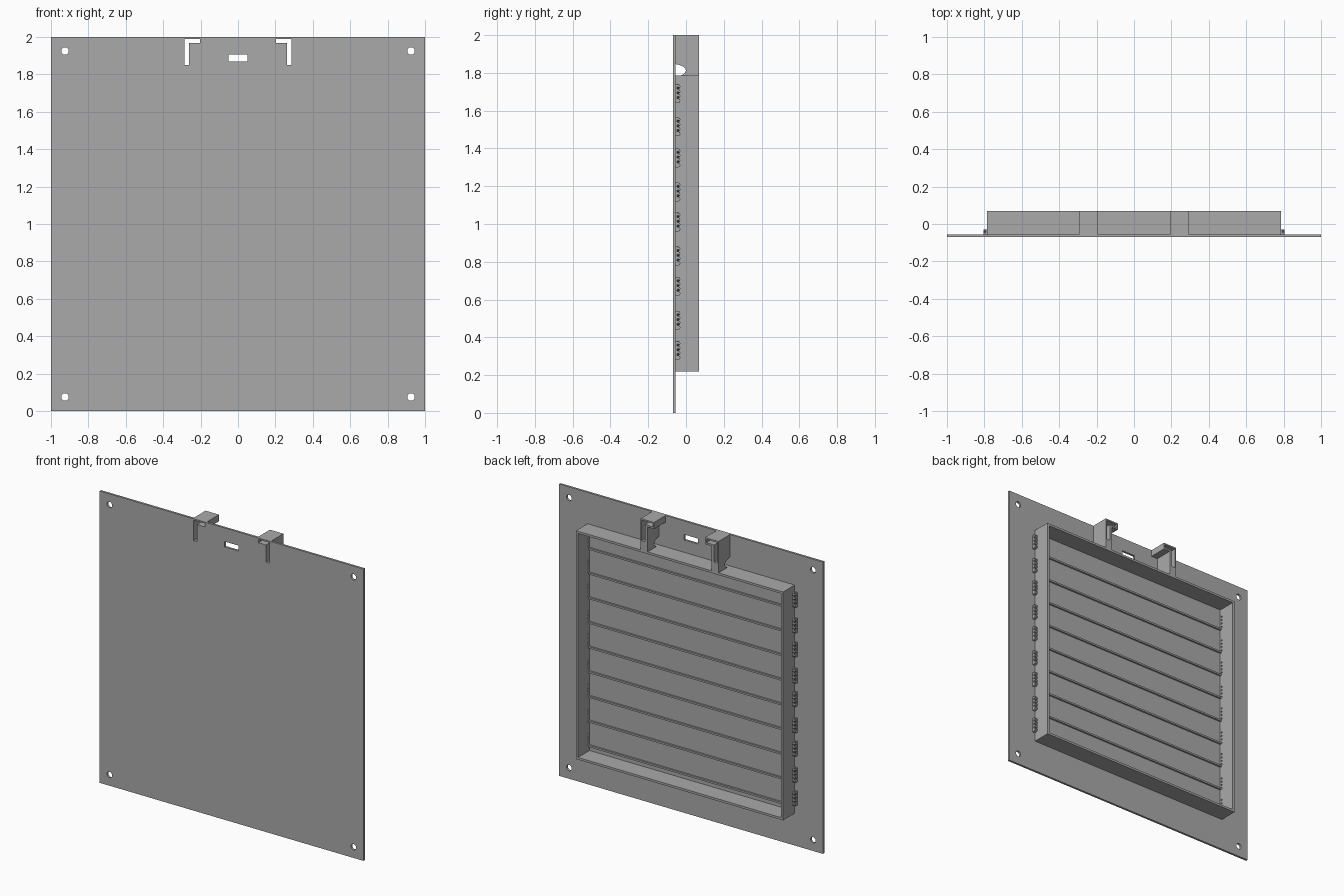
import bpy, bmesh, math

if "Cube" in bpy.data.objects:
    bpy.data.objects.remove(bpy.data.objects["Cube"])

grey = bpy.data.materials.new("light_grey_plastic")
grey.diffuse_color = (0.4, 0.4, 0.4, 1)
grey.use_nodes = True
grey.node_tree.nodes["Principled BSDF"].inputs["Base Color"].default_value = grey.diffuse_color


def prism(bm, pts, axis, lo, hi, shear=0.0):
    """Extrude a 2D outline: (x, z) along y, or (y, z) along x. Shear lifts the hi end in z."""
    def at(p, d, dz):
        return (p[0], d, p[1] + dz) if axis == "y" else (d, p[0], p[1] + dz)
    a = [bm.verts.new(at(p, lo, -shear)) for p in pts]
    b = [bm.verts.new(at(p, hi, shear)) for p in pts]
    bm.faces.new(a)
    bm.faces.new(b[::-1])
    for i in range(len(pts)):
        j = (i + 1) % len(pts)
        bm.faces.new((a[j], a[i], b[i], b[j]))


def rect(x0, x1, z0, z1):
    return [(x0, z0), (x1, z0), (x1, z1), (x0, z1)]


def circle(cx, cz, r, n):
    return [(cx + r * math.cos(2 * math.pi * i / n), cz + r * math.sin(2 * math.pi * i / n))
            for i in range(n)]


def ell(s, x_in, x_leg, x_out, z_low, z_flange, z_top):
    """L outline with a top flange pointing to the middle; s is the side."""
    pts = [(x_in, z_top), (x_in, z_flange), (x_leg, z_flange), (x_leg, z_low),
           (x_out, z_low), (x_out, z_top)]
    return [(s * x, z) for x, z in pts]


def make(name, pieces):
    bm = bmesh.new()
    for p in pieces:
        prism(bm, *p)
    bmesh.ops.recalc_face_normals(bm, faces=bm.faces)
    me = bpy.data.meshes.new(name)
    bm.to_mesh(me)
    bm.free()
    me.materials.append(grey)
    ob = bpy.data.objects.new(name, me)
    bpy.context.collection.objects.link(ob)
    return ob


def cut(ob, pieces):
    cutter = make("cutter", pieces)
    cutter.hide_render = True
    mod = ob.modifiers.new("cut", "BOOLEAN")
    mod.operation, mod.solver, mod.object = "DIFFERENCE", "EXACT", cutter
    bpy.context.view_layer.objects.active = ob
    bpy.ops.object.modifier_apply(modifier=mod.name)
    bpy.data.objects.remove(cutter)


BACK, PLATE, FRONT = 0.07, -0.055, -0.07
SIDES = (-1, 1)
slots = {s: (ell(s, 0.203, 0.262, 0.287, 1.85, 1.967, 1.99), "y", -0.1, 0.1) for s in SIDES}

# Face plate with screw holes, a centre slot and two L slots
plate = make("face_plate", [(rect(-1, 1, 0, 2), "y", FRONT, PLATE)])
holes = [(circle(s * 0.925, z, 0.02, 24), "y", -0.1, 0) for s in SIDES for z in (0.075, 1.925)]
cut(plate, holes + [(rect(-0.052, 0.052, 1.87, 1.907), "y", -0.1, 0)] + list(slots.values()))

# Wire holes, slanted through the frame sides and cable clips
clip_z = [1.69, 1.515, 1.35, 1.17, 1.01, 0.83, 0.67, 0.49, 0.33]
bumps = [-0.0375, -0.0125, 0.0125, 0.0375]
wire_holes = {s: [(circle(-0.042, z + b, 0.0065, 8), "x", s * 0.75, s * 0.82, 0.03)
                  for z in clip_z for b in bumps] for s in SIDES}

# Raised rectangular frame on the back
frame = make("back_frame", [(rect(-0.785, 0.785, 0.22, 1.785), "y", PLATE, BACK)])
cut(frame, [(rect(-0.77, 0.77, 0.235, 1.77), "y", -0.1, 0.1)])
cut(frame, wire_holes[-1] + wire_holes[1])

# Thin support rails across the inside of the frame
make("support_rails", [(rect(-0.77, 0.77, z - 0.006, z + 0.006), "y", PLATE, PLATE + 0.012)
                       for z in (1.622 - 0.169 * i for i in range(9))])


# Scalloped cable clips on both frame sides
def clip_outline(z):
    pts = [(-0.056, z + 0.05), (-0.056, z - 0.05)]
    for b in bumps:
        for k in range(5):
            t = math.radians(-80 + 40 * k)
            pts.append((-0.042 + 0.0125 * math.cos(t), z + b + 0.0125 * math.sin(t)))
    return pts


for s, side in ((-1, "left"), (1, "right")):
    clips = make("cable_clips_" + side,
                 [(clip_outline(z), "x", s * 0.784, s * 0.805) for z in clip_z])
    cut(clips, wire_holes[s])

    # Hollow L bracket above the frame, with a rounded cable notch
    bracket = make("hook_bracket_" + side,
                   [(ell(s, 0.193, 0.242, 0.295, 1.785, 1.955, 2.0), "y", PLATE, BACK)])
    cut(bracket, [slots[s]])
    notch = [(-0.08, 1.77), (-0.04, 1.77), (-0.025, 1.787), (-0.008, 1.797), (0, 1.811),
             (-0.004, 1.824), (-0.015, 1.834), (-0.035, 1.842), (-0.055, 1.846), (-0.08, 1.846)]
    cut(bracket, [(notch, "x", s * 0.22, s * 0.32)])
